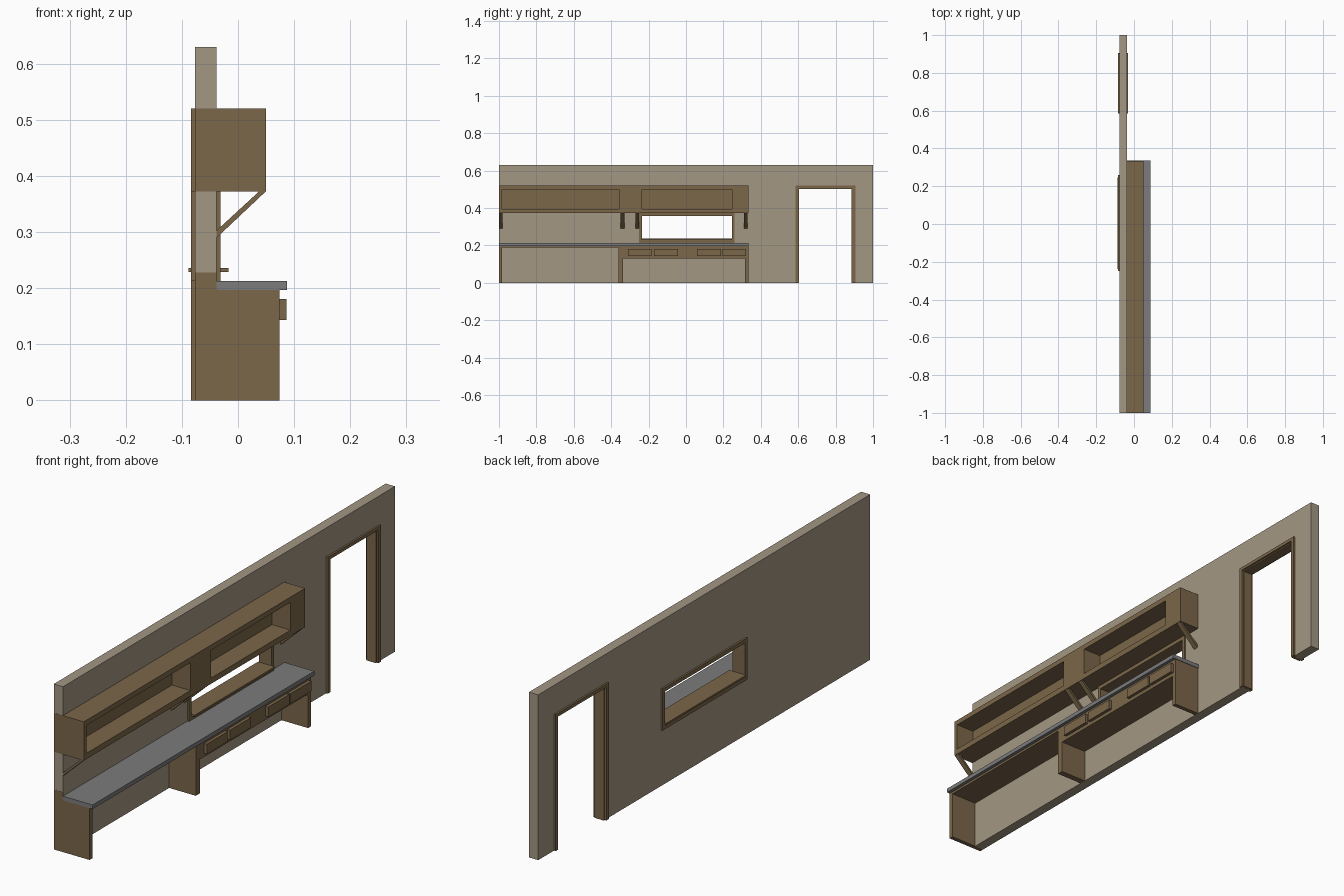
import bpy, bmesh

if "Cube" in bpy.data.objects:
    bpy.data.objects.remove(bpy.data.objects["Cube"])


def material(name, rgb):
    m = bpy.data.materials.new(name)
    m.diffuse_color = (*rgb, 1)
    m.use_nodes = True
    m.node_tree.nodes["Principled BSDF"].inputs["Base Color"].default_value = m.diffuse_color
    return m


PLASTER = material("plaster", (0.37, 0.31, 0.23))
WOOD = material("wood", (0.20, 0.135, 0.068))
STONE = material("counter_grey", (0.20, 0.20, 0.20))


def extrude_profile(name, pts, y0, y1, mat):
    """Prism with an x-z profile running from y0 to y1."""
    bm = bmesh.new()
    face = bm.faces.new([bm.verts.new((x, y0, z)) for x, z in pts])
    ext = bmesh.ops.extrude_face_region(bm, geom=[face])
    verts = [v for v in ext["geom"] if isinstance(v, bmesh.types.BMVert)]
    bmesh.ops.translate(bm, vec=(0, y1 - y0, 0), verts=verts)
    bmesh.ops.recalc_face_normals(bm, faces=bm.faces)
    me = bpy.data.meshes.new(name)
    bm.to_mesh(me)
    bm.free()
    ob = bpy.data.objects.new(name, me)
    bpy.context.collection.objects.link(ob)
    me.materials.append(mat)
    return ob


def box(name, x, y, z, mat=WOOD):
    pts = [(x[0], z[0]), (x[1], z[0]), (x[1], z[1]), (x[0], z[1])]
    return extrude_profile(name, pts, y[0], y[1], mat)


def cut(ob, x, y, z):
    """Cut a rectangular opening and discard the cutter."""
    c = box("cutter", x, y, z, ob.data.materials[0])
    c.hide_render = True
    mod = ob.modifiers.new("opening", 'BOOLEAN')
    mod.operation, mod.solver, mod.object = 'DIFFERENCE', 'EXACT', c
    bpy.context.view_layer.objects.active = ob
    bpy.ops.object.modifier_apply(modifier=mod.name)
    bpy.data.objects.remove(c)


BACK, FACE = -0.077, -0.038      # wall planes
TRIM = (-0.084, -0.031)          # trim stands proud of both wall planes

# Wall with door and serving window openings
wall = box("wall", (BACK, FACE), (-0.9995, 1), (0, 0.63), PLASTER)
cut(wall, (-0.2, 0.1), (0.595, 0.895), (-0.1, 0.51))
cut(wall, (-0.2, 0.1), (-0.24, 0.25), (0.225, 0.365))

# Door frame: casing on both faces plus inner lining
door = box("door_frame", TRIM, (0.585, 0.905), (0, 0.52))
cut(door, (-0.2, 0.1), (0.60, 0.89), (-0.1, 0.507))
for side, y in (("left", (0.598, 0.605)), ("right", (0.885, 0.892))):
    box(f"door_lining_{side}", (BACK, FACE), y, (0, 0.505))
box("door_lining_top", (BACK, FACE), (0.60, 0.89), (0.502, 0.509))

# Window frame and sill
frame = box("window_frame", TRIM, (-0.25, 0.26), (0.213, 0.372))
cut(frame, (-0.2, 0.1), (-0.236, 0.246), (0.229, 0.357))
box("window_sill", (-0.088, -0.017), (-0.237, 0.247), (0.229, 0.236))

# Upper cabinet with two open bays, set through the wall's end
cabinet = box("upper_cabinet", (-0.0765, 0.05), (-1, 0.333), (0.372, 0.52))
for y in ((-0.984, -0.358), (-0.235, 0.245)):
    cut(cabinet, (-0.028, 0.2), y, (0.394, 0.50))

# Diagonal brackets under the cabinet
strut = [(-0.038, 0.290), (0.05, 0.373), (0.038, 0.373), (-0.038, 0.303)]
for i, y in enumerate((-0.99, -0.34, -0.26, 0.32)):
    extrude_profile(f"bracket_{i + 1}", strut, y - 0.01, y + 0.01, WOOD)

# Counter top and its supports
box("counter_top", (FACE, 0.087), (-1, 0.335), (0.197, 0.213), STONE)
box("end_panel_left", (-0.0765, 0.074), (-1, -0.983), (0, 0.197))
box("wall_end_strip", (-0.0765, FACE), (-1, -0.99), (0.197, 0.228))
box("middle_panel", (FACE, 0.074), (-0.36, -0.336), (0, 0.197))
box("end_panel_right", (FACE, 0.074), (0.316, 0.333), (0, 0.197))
box("left_bay_rail", (FACE, 0.074), (-0.983, -0.36), (0.188, 0.197))
box("drawer_box", (FACE, 0.074), (-0.336, 0.316), (0.129, 0.197))

# Drawer fronts
for i, y in enumerate((-0.248, -0.107, 0.123, 0.257)):
    box(f"drawer_front_{i + 1}", (0.07, 0.086), (y - 0.063, y + 0.063), (0.143, 0.181))
